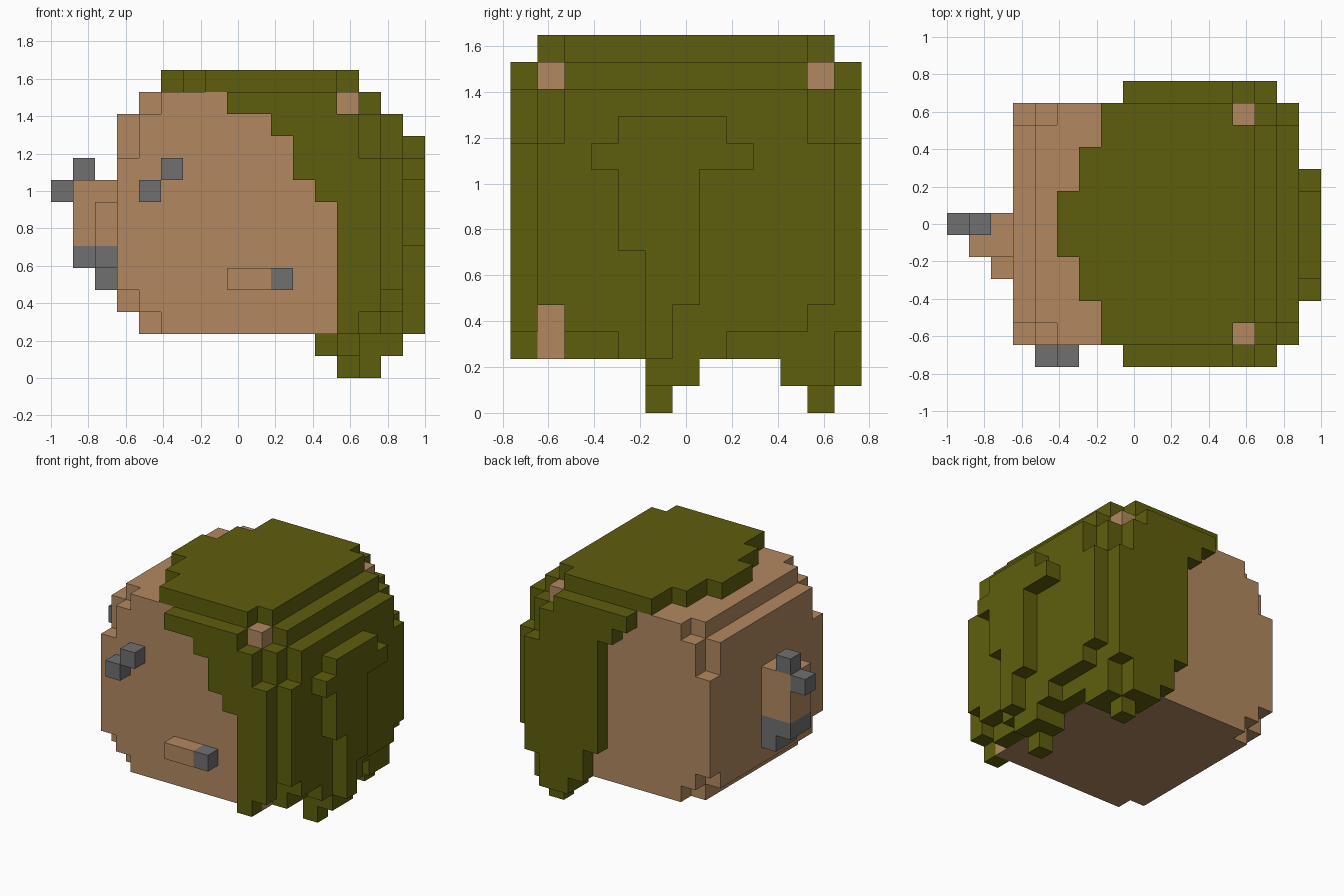
import bpy, bmesh
from mathutils import Vector

cube = bpy.data.objects.get("Cube")
if cube:
    bpy.data.objects.remove(cube, do_unlink=True)

U = 2 / 17                                 # size of one block
ORIGIN = Vector((-8.5, -6.5, 0))           # grid corner, in blocks


def material(name, rgb):
    m = bpy.data.materials.new(name)
    m.use_nodes = True
    m.diffuse_color = (*rgb, 1)
    m.node_tree.nodes["Principled BSDF"].inputs["Base Color"].default_value = (*rgb, 1)
    return m


SKIN = material("tan skin", (0.445, 0.25, 0.115))
HAIR = material("olive green", (0.114, 0.112, 0.004))
GREY = material("grey", (0.162, 0.162, 0.162))

filled = {}                                # block -> part name
colours = {}                               # part name -> material


def fill(part, mat, x, y, z):
    """Fill a box of blocks; each range is (first, end). Earlier parts win."""
    colours[part] = mat
    for i in range(*x):
        for j in range(*y):
            for k in range(*z):
                filled.setdefault((i, j, k), part)


def clear(x, y, z):
    for i in range(*x):
        for j in range(*y):
            for k in range(*z):
                filled.pop((i, j, k), None)


# Head block with stepped front corners
fill("head", SKIN, (3, 14), (1, 12), (2, 13))
for k in (2, 12):
    clear((3, 4), (1, 12), (k, k + 1))
for j in (1, 11):
    clear((3, 4), (j, j + 1), (10, 12))
    clear((3, 4), (j, j + 1), (3, 4))
    for k in (2, 12):
        clear((4, 5), (j, j + 1), (k, k + 1))

# Crown of the hair, pointed toward the face
for start, j0, j1 in ((5, 5, 8), (6, 3, 10), (7, 2, 11)):
    fill("hair_crown", HAIR, (start, 14), (j0, j1), (13, 14))
for j in (1, 11):
    fill("hair_crown", HAIR, (7, 13), (j, j + 1), (13, 14))

# Hair at the back, stepped at the top, bottom and corners
for k0, k1, end, corner in ((12, 13, 15, 14), (10, 12, 16, 15), (4, 10, 16, 16),
                            (3, 4, 16, 15), (2, 3, 15, 15)):
    fill("back_hair", HAIR, (14, end), (2, 11), (k0, k1))
    fill("back_hair", HAIR, (14, corner), (11, 12), (k0, k1))
    if k0 >= 4:
        fill("back_hair", HAIR, (14, corner), (1, 2), (k0, k1))
fill("back_hair", HAIR, (15, 16), (4, 8), (2, 3))

# Hair sheets on the two sides: (bottom, top, right start, left start, end)
for k0, k1, right, left, end in ((12, 13, 8, 8, 13), (11, 12, 10, 9, 14),
                                 (10, 11, 11, 10, 14), (9, 10, 11, 10, 15),
                                 (8, 9, 12, 10, 15), (4, 8, 13, 10, 15),
                                 (3, 4, 13, 11, 15), (2, 3, 13, 11, 14)):
    fill("right_side_hair", HAIR, (right, end), (0, 1), (k0, k1))
    fill("left_side_hair", HAIR, (left, end), (12, 13), (k0, k1))

# Raised lock running down the back
for j0, j1, k0, k1 in ((4, 8, 10, 11), (3, 9, 9, 10), (4, 7, 6, 9), (5, 7, 4, 6), (5, 6, 2, 4)):
    fill("back_lock", HAIR, (16, 17), (j0, j1), (k0, k1))

# Hanging hair tips
fill("back_hair_tip", HAIR, (14, 16), (5, 7), (1, 2))
fill("back_hair_tip", HAIR, (14, 15), (5, 6), (0, 1))
fill("left_hair_tip", HAIR, (12, 14), (12, 13), (1, 2))
fill("left_hair_tip", HAIR, (12, 15), (11, 12), (1, 2))
fill("left_hair_tip", HAIR, (13, 15), (10, 11), (1, 2))
fill("left_hair_tip", HAIR, (13, 14), (11, 12), (0, 1))

# Eye and mouth on the front side
fill("front_eye", GREY, (4, 5), (0, 1), (8, 9))
fill("front_eye", GREY, (5, 6), (0, 1), (9, 10))
fill("mouth", SKIN, (8, 10), (0, 1), (4, 5))
fill("mouth_corner", GREY, (10, 11), (0, 1), (4, 5))

# Snout on the right end with its dark tip and underside
fill("snout", SKIN, (2, 3), (4, 5), (6, 8))
fill("snout", SKIN, (1, 3), (5, 7), (6, 9))
fill("snout_tip", GREY, (0, 1), (6, 7), (8, 9))
fill("snout_tip", GREY, (1, 2), (6, 7), (9, 10))
fill("snout_underside", GREY, (1, 3), (5, 7), (5, 6))
fill("snout_underside", GREY, (2, 3), (4, 5), (5, 6))
fill("snout_underside", GREY, (2, 3), (5, 7), (4, 5))

# Turn each part into a mesh of its exposed block faces
for part, mat in colours.items():
    bm = bmesh.new()
    for block in [b for b, p in filled.items() if p == part]:
        for axis in range(3):
            for side in (0, 1):
                step = [0, 0, 0]
                step[axis] = 2 * side - 1
                if tuple(a + s for a, s in zip(block, step)) in filled:
                    continue
                corners = []
                for u, v in ((0, 0), (1, 0), (1, 1), (0, 1)):
                    c = Vector(block)
                    c[axis] += side
                    c[(axis + 1) % 3] += u
                    c[(axis + 2) % 3] += v
                    corners.append(bm.verts.new((c + ORIGIN) * U))
                bm.faces.new(corners if side else corners[::-1])
    bmesh.ops.remove_doubles(bm, verts=bm.verts[:], dist=0.001)
    mesh = bpy.data.meshes.new(part)
    bm.to_mesh(mesh)
    bm.free()
    mesh.materials.append(mat)
    bpy.context.collection.objects.link(bpy.data.objects.new(part, mesh))
